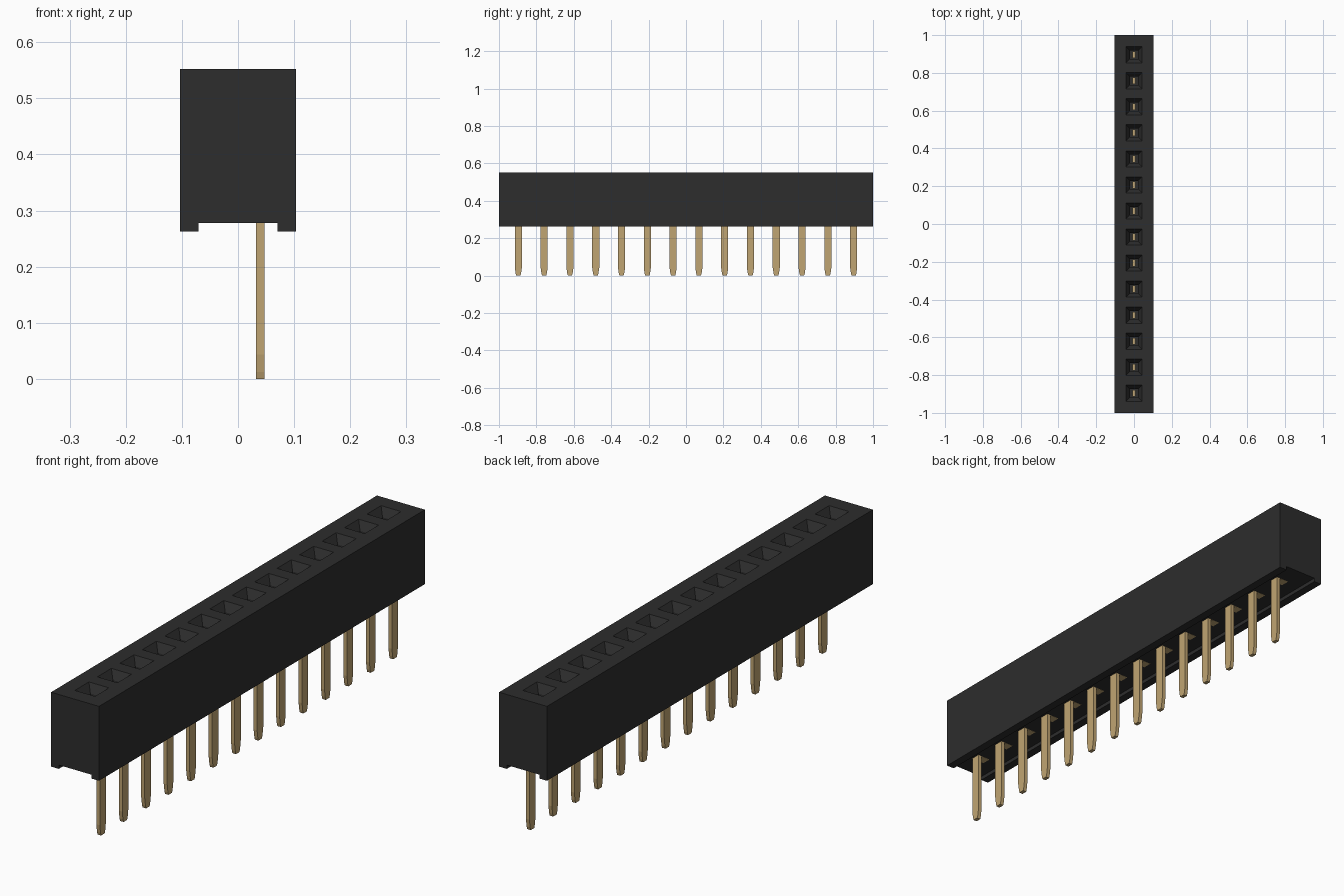
import bpy, bmesh

if "Cube" in bpy.data.objects:
    bpy.data.objects.remove(bpy.data.objects["Cube"], do_unlink=True)

PINS, PITCH = 14, 0.1379
PIN_YS = [(i - (PINS - 1) / 2) * PITCH for i in range(PINS)]


def material(name, rgb):
    m = bpy.data.materials.new(name)
    m.use_nodes = True
    m.diffuse_color = (*rgb, 1)
    m.node_tree.nodes["Principled BSDF"].inputs["Base Color"].default_value = (*rgb, 1)
    return m


black = material("black plastic", (0.026, 0.026, 0.026))
gold = material("gold metal", (0.53, 0.375, 0.17))


def loft(bm, rings):
    """Closed solid through a stack of equal-length rings of points."""
    loops = [[bm.verts.new(p) for p in ring] for ring in rings]
    n = len(loops[0])
    bm.faces.new(loops[0])
    bm.faces.new(loops[-1])
    for a, b in zip(loops, loops[1:]):
        for i in range(n):
            j = (i + 1) % n
            bm.faces.new((a[i], a[j], b[j], b[i]))


def rect(x0, x1, y, half_y, z):
    return [(x0, y - half_y, z), (x1, y - half_y, z),
            (x1, y + half_y, z), (x0, y + half_y, z)]


def finish(bm, name, mat):
    bmesh.ops.recalc_face_normals(bm, faces=bm.faces)
    me = bpy.data.meshes.new(name)
    bm.to_mesh(me)
    bm.free()
    me.materials.append(mat)
    ob = bpy.data.objects.new(name, me)
    bpy.context.collection.objects.link(ob)
    return ob


# Housing: channel-bottomed profile run along y
half = [(0.07, 0.278), (0.07, 0.263), (0.103, 0.263), (0.103, 0.552)]
profile = half + [(-x, z) for x, z in reversed(half)]
bm = bmesh.new()
loft(bm, [[(x, y, z) for x, z in profile] for y in (-1, 1)])
housing = finish(bm, "housing", black)

# Sockets: funnel mouth leading to a square shaft
bm = bmesh.new()
for y in PIN_YS:
    loft(bm, [rect(-r, r, y, r, z) for z, r in
              ((0.30, 0.022), (0.52, 0.022), (0.552, 0.043), (0.57, 0.043))])
cutter = finish(bm, "socket_cutter", black)
cutter.hide_render = True
mod = housing.modifiers.new("sockets", "BOOLEAN")
mod.operation, mod.solver, mod.object = "DIFFERENCE", "EXACT", cutter
bpy.context.view_layer.objects.active = housing
bpy.ops.object.modifier_apply(modifier=mod.name)
bpy.data.objects.remove(cutter, do_unlink=True)

for i, y in enumerate(PIN_YS, 1):
    # Flat solder pin with tapered tip
    bm = bmesh.new()
    loft(bm, [rect(0.032, 0.047, y, h, z) for z, h in
              ((0, 0.011), (0.012, 0.0145), (0.043, 0.019), (0.285, 0.019))])
    finish(bm, f"pin_{i}", gold)

    # Contact inside the socket, with its foot reaching the pin
    bm = bmesh.new()
    loft(bm, [rect(-0.009, 0.009, y, 0.018, z) for z in (0.285, 0.33)])
    loft(bm, [rect(-0.009, 0.034, y, 0.018, z) for z in (0.2775, 0.288)])
    finish(bm, f"contact_{i}", gold)
